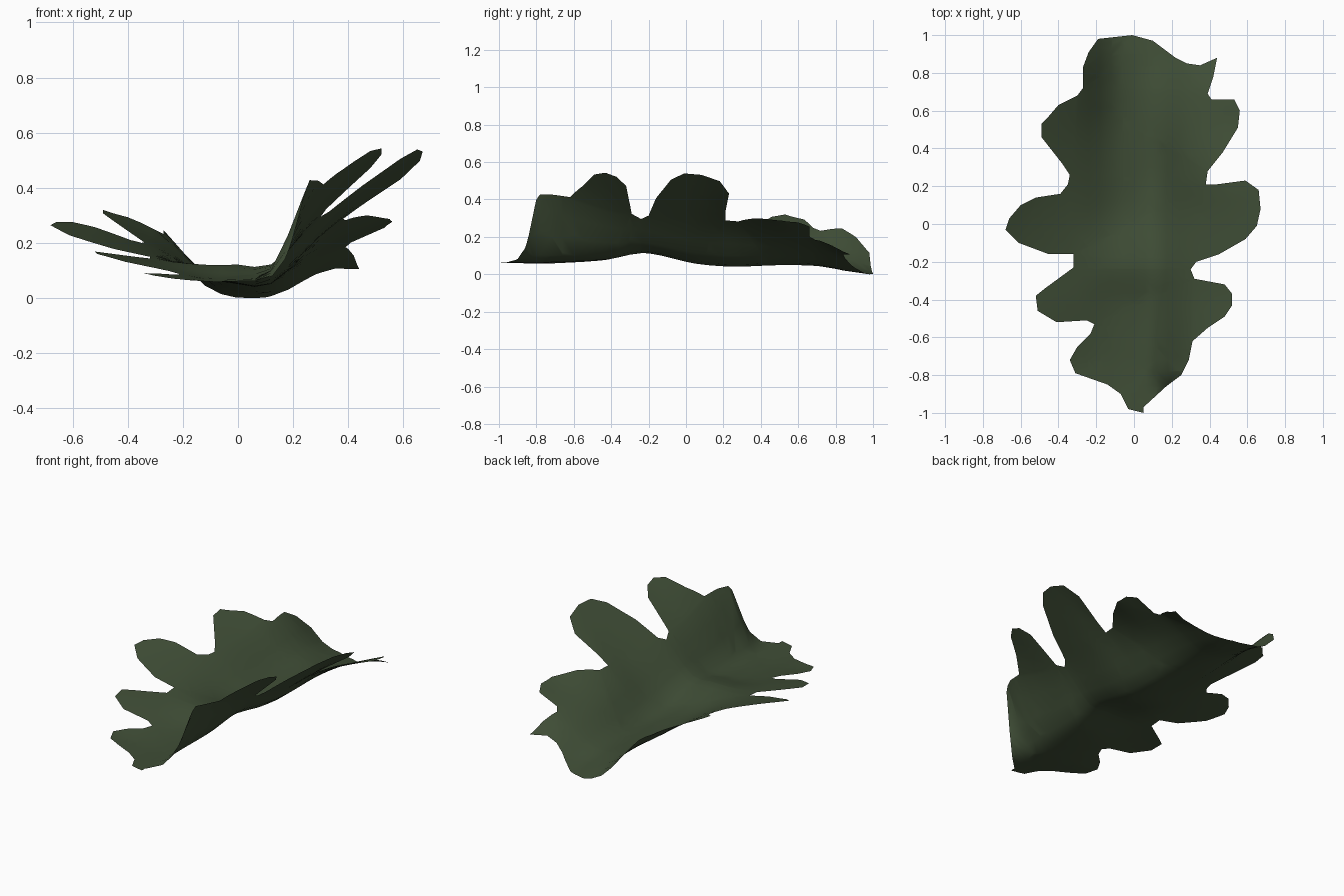
import bpy
import bmesh
from mathutils import Vector

default_cube = bpy.data.objects.get("Cube")
if default_cube:
    bpy.data.objects.remove(default_cube, do_unlink=True)

# Lobed outline in hundredths, each side running from the tip to the stem
LEFT_EDGE = [
    (-1, 100), (10, 97), (22, 88), (28, 85), (35, 84), (44, 88), (42, 78),
    (39, 69), (41, 66), (53, 66), (56, 60), (55, 51), (47, 38), (39, 28),
    (38, 21), (44, 21), (59, 23), (66, 18), (67, 8), (65, -1), (59, -8),
    (45, -16), (33, -20), (30, -24), (32, -29), (48, -32), (52, -37),
    (52, -43), (48, -49), (39, -55), (31, -62), (29, -72), (25, -80),
    (17, -86), (5, -97), (5, -100),
]
RIGHT_EDGE = [
    (-19, 98), (-24, 91), (-27, 83), (-27, 72), (-30, 68), (-40, 63),
    (-46, 56), (-49, 53), (-49, 46), (-38, 32), (-34, 26), (-35, 21),
    (-39, 16), (-52, 14), (-60, 10), (-66, 3), (-68, -3), (-61, -10),
    (-45, -16), (-32, -16), (-32, -23), (-47, -34), (-52, -38), (-51, -46),
    (-41, -52), (-25, -51), (-21, -53), (-23, -58), (-30, -65), (-34, -72),
    (-31, -79), (-14, -85), (-7, -90), (-3, -98),
]

# Cross-sections of the curl: heights at these x stations, keyed by y
STATIONS_X = [-0.6, -0.3, -0.12, 0, 0.12, 0.3, 0.6]
SECTIONS = {
    -1.0: [.10, .08, .07, .06, .07, .12, .20],
    -0.88: [.13, .08, .06, .06, .08, .25, .40],
    -0.8: [.15, .08, .06, .06, .10, .50, .85],
    -0.72: [.16, .08, .06, .06, .10, .44, .78],
    -0.42: [.18, .12, .08, .08, .10, .33, .61],
    -0.22: [.20, .14, .12, .12, .12, .29, .55],
    0.05: [.26, .16, .08, .06, .07, .23, .48],
    0.25: [.32, .18, .08, .05, .05, .22, .43],
    0.5: [.37, .21, .08, .05, .06, .18, .31],
    0.7: [.40, .25, .09, .05, .05, .14, .27],
    0.85: [.45, .27, .08, .03, .02, .09, .14],
    1.0: [.40, .22, .04, .00, .00, .04, .08],
}
STATIONS_Y = list(SECTIONS)


def smooth_curve(xs, values, x):
    """Cubic interpolation through the stations, straight beyond the ends."""
    last = len(xs) - 1

    def slope(k):
        a, b = max(k - 1, 0), min(k + 1, last)
        return (values[b] - values[a]) / (xs[b] - xs[a])

    if x <= xs[0]:
        return values[0] + slope(0) * (x - xs[0])
    if x >= xs[last]:
        return values[last] + slope(last) * (x - xs[last])
    i = max(k for k in range(last) if xs[k] <= x)
    width = xs[i + 1] - xs[i]
    t = (x - xs[i]) / width
    ease = t * t * (3 - 2 * t)
    start = slope(i) * width * t * (1 - t) ** 2
    end = slope(i + 1) * width * t * t * (1 - t)
    return values[i] * (1 - ease) + values[i + 1] * ease + start - end


def leaf_height(x, y):
    heights = [smooth_curve(STATIONS_X, SECTIONS[s], x) for s in STATIONS_Y]
    return smooth_curve(STATIONS_Y, heights, y)


def slice_mesh(bm, axis, spacing):
    """Cut the flat blade into strips along one axis."""
    steps = int(1 / spacing)
    for step in range(-steps, steps + 1):
        point, normal = Vector(), Vector()
        point[axis] = step * spacing
        normal[axis] = 1
        geometry = bm.verts[:] + bm.edges[:] + bm.faces[:]
        bmesh.ops.bisect_plane(bm, geom=geometry, dist=0.0005,
                               plane_co=point, plane_no=normal)


# Flat blade cut from the outline, then sliced so that it can bend
bm = bmesh.new()
outline = LEFT_EDGE + RIGHT_EDGE[::-1]
blade = bm.faces.new([bm.verts.new((x / 100, y / 100, 0)) for x, y in outline])
bm.normal_update()
if blade.normal.z < 0:
    blade.normal_flip()
bmesh.ops.triangulate(bm, faces=[blade])
for axis in (0, 1):
    slice_mesh(bm, axis, 0.06)

# Curl the blade and rest it on the ground
for vert in bm.verts:
    vert.co.z = leaf_height(vert.co.x, vert.co.y)
lowest = min(vert.co.z for vert in bm.verts)
for vert in bm.verts:
    vert.co.z -= lowest
for face in bm.faces:
    face.smooth = True

mesh = bpy.data.meshes.new("leaf_blade")
bm.to_mesh(mesh)
bm.free()
leaf = bpy.data.objects.new("leaf_blade", mesh)
bpy.context.collection.objects.link(leaf)

# Dark green leaf colour
colour = (0.05, 0.075, 0.037, 1)
green = bpy.data.materials.new("dark_leaf_green")
green.use_nodes = True
green.diffuse_color = colour
shader = green.node_tree.nodes["Principled BSDF"]
shader.inputs["Base Color"].default_value = colour
shader.inputs["Roughness"].default_value = 0.8
mesh.materials.append(green)
